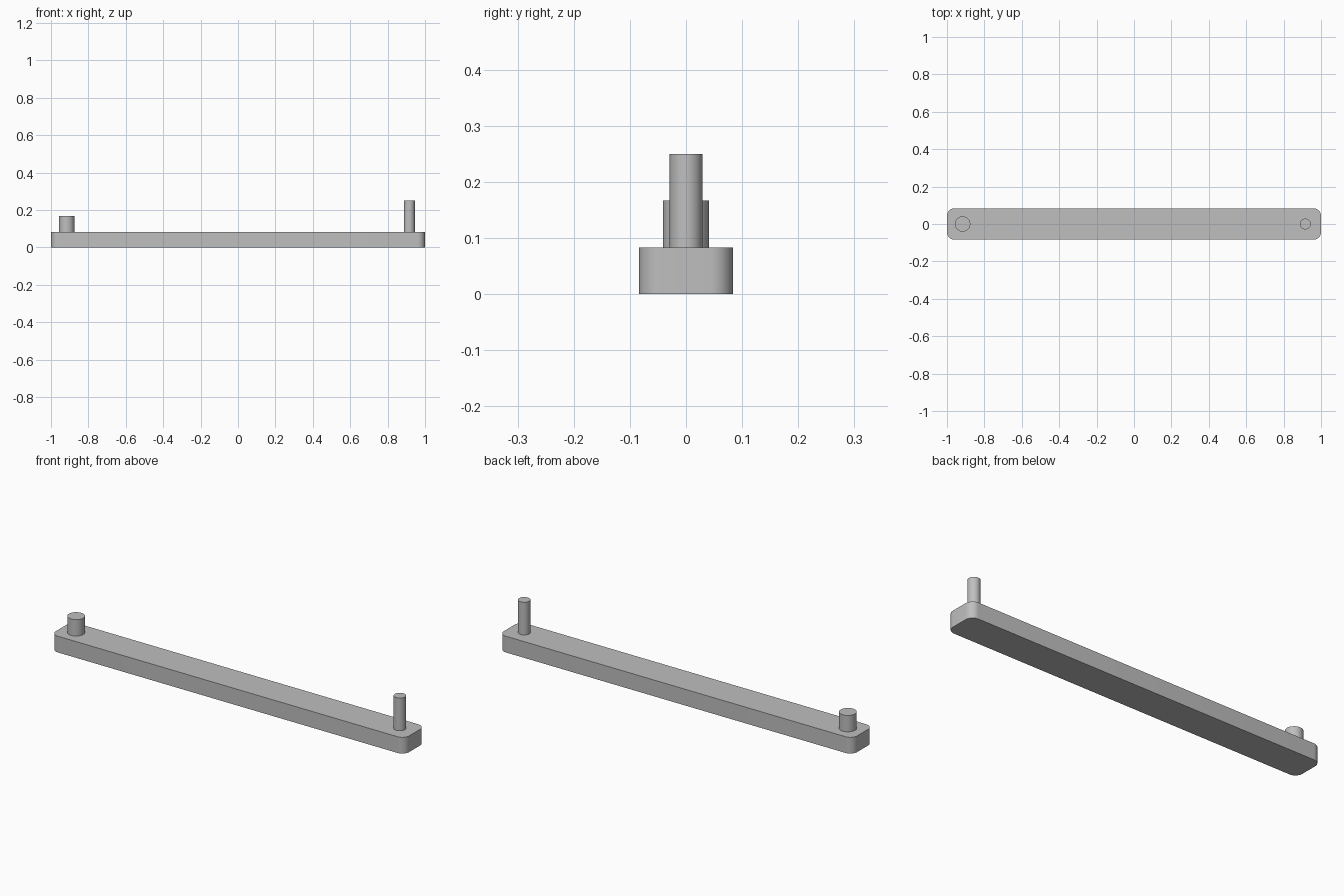
import bpy
import bmesh
import math

cube = bpy.data.objects.get("Cube")
if cube:
    bpy.data.objects.remove(cube, do_unlink=True)

# Single grey finish
grey = bpy.data.materials.new("plain grey")
grey.use_nodes = True
colour = (0.52, 0.52, 0.52, 1)
grey.diffuse_color = colour
grey.node_tree.nodes["Principled BSDF"].inputs["Base Color"].default_value = colour

LENGTH, WIDTH, HEIGHT = 2.0, 0.167, 0.083
CORNER = 0.04
PEG_X = 0.916


def finish(obj, name):
    obj.name = name
    obj.data.materials.append(grey)
    bpy.ops.object.select_all(action="DESELECT")
    obj.select_set(True)
    bpy.context.view_layer.objects.active = obj
    bpy.ops.object.shade_smooth_by_angle(angle=math.radians(30))


def peg(name, x, radius, top):
    bpy.ops.mesh.primitive_cylinder_add(
        vertices=48, radius=radius, depth=top - HEIGHT,
        location=(x, 0, (top + HEIGHT) / 2))
    finish(bpy.context.object, name)


# Bar with rounded vertical corners
mesh = bpy.data.meshes.new("bar")
bm = bmesh.new()
bmesh.ops.create_cube(bm, size=1)
bmesh.ops.scale(bm, vec=(LENGTH, WIDTH, HEIGHT), verts=bm.verts)
bmesh.ops.translate(bm, vec=(0, 0, HEIGHT / 2), verts=bm.verts)
upright = [e for e in bm.edges
           if abs(e.verts[0].co.z - e.verts[1].co.z) > HEIGHT / 2]
bmesh.ops.bevel(bm, geom=upright, offset=CORNER, segments=10,
                profile=0.5, affect="EDGES")
bm.to_mesh(mesh)
bm.free()
bar = bpy.data.objects.new("bar", mesh)
bpy.context.collection.objects.link(bar)
finish(bar, "bar")

# Short thick peg and tall thin peg
peg("short_peg", -PEG_X, 0.041, 0.167)
peg("tall_peg", PEG_X, 0.029, 0.25)
